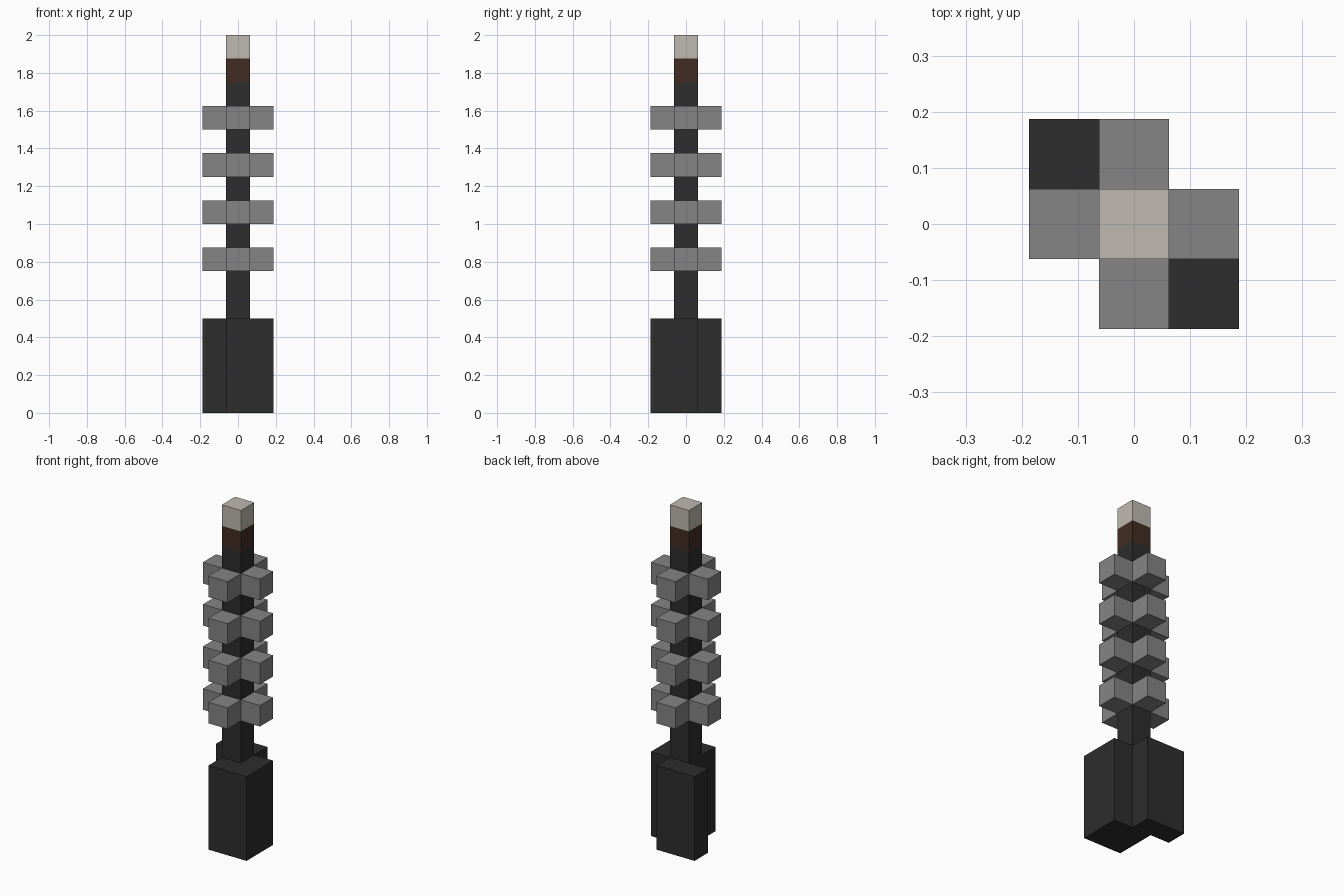
import bpy
import bmesh

cube = bpy.data.objects.get("Cube")
if cube:
    bpy.data.objects.remove(cube, do_unlink=True)

CELL = 0.125  # every part sits on this block grid


def linear(channel):
    c = channel / 255
    return c / 12.92 if c <= 0.04045 else ((c + 0.055) / 1.055) ** 2.4


def material(name, *rgb):
    color = (*map(linear, rgb), 1)
    mat = bpy.data.materials.new(name)
    mat.use_nodes = True
    mat.diffuse_color = color
    bsdf = mat.node_tree.nodes["Principled BSDF"]
    bsdf.inputs["Base Color"].default_value = color
    bsdf.inputs["Roughness"].default_value = 0.9
    return mat


def prism(name, outline, bottom, top, mat):
    """Extrude an outline, given in cells, between two heights in cells."""
    bm = bmesh.new()
    face = bm.faces.new([bm.verts.new((x * CELL, y * CELL, bottom * CELL)) for x, y in outline])
    result = bmesh.ops.extrude_face_region(bm, geom=[face], use_keep_orig=True)
    verts = [v for v in result["geom"] if isinstance(v, bmesh.types.BMVert)]
    bmesh.ops.translate(bm, verts=verts, vec=(0, 0, (top - bottom) * CELL))
    bmesh.ops.recalc_face_normals(bm, faces=bm.faces)
    mesh = bpy.data.meshes.new(name)
    bm.to_mesh(mesh)
    bm.free()
    mesh.materials.append(mat)
    obj = bpy.data.objects.new(name, mesh)
    bpy.context.collection.objects.link(obj)
    return obj


charcoal = material("charcoal", 45, 45, 45)
grey = material("grey", 133, 133, 133)
brown = material("dark brown", 66, 44, 34)
cream = material("cream", 191, 186, 177)

IN, OUT = 0.5, 1.5
square = [(-IN, -IN), (IN, -IN), (IN, IN), (-IN, IN)]

# Base: two-by-two block at the front with a two-by-one block behind it
base_outline = [(-IN, -OUT), (OUT, -OUT), (OUT, IN), (IN, IN),
                (IN, OUT), (-OUT, OUT), (-OUT, IN), (-IN, IN)]
prism("base", base_outline, 0, 4, charcoal)

# Mast with its collar and tip
prism("mast", square, 4, 14, charcoal)
prism("collar", square, 14, 15, brown)
prism("tip", square, 15, 16, cream)

# Four cross-shaped rings, the outline being one arm turned by quarters
cross = []
arm = [(IN, -IN), (OUT, -IN), (OUT, IN)]
for quarter in range(4):
    cross += arm
    arm = [(-y, x) for x, y in arm]
for i in range(4):
    prism(f"ring_{i + 1}", cross, 6 + 2 * i, 7 + 2 * i, grey)
